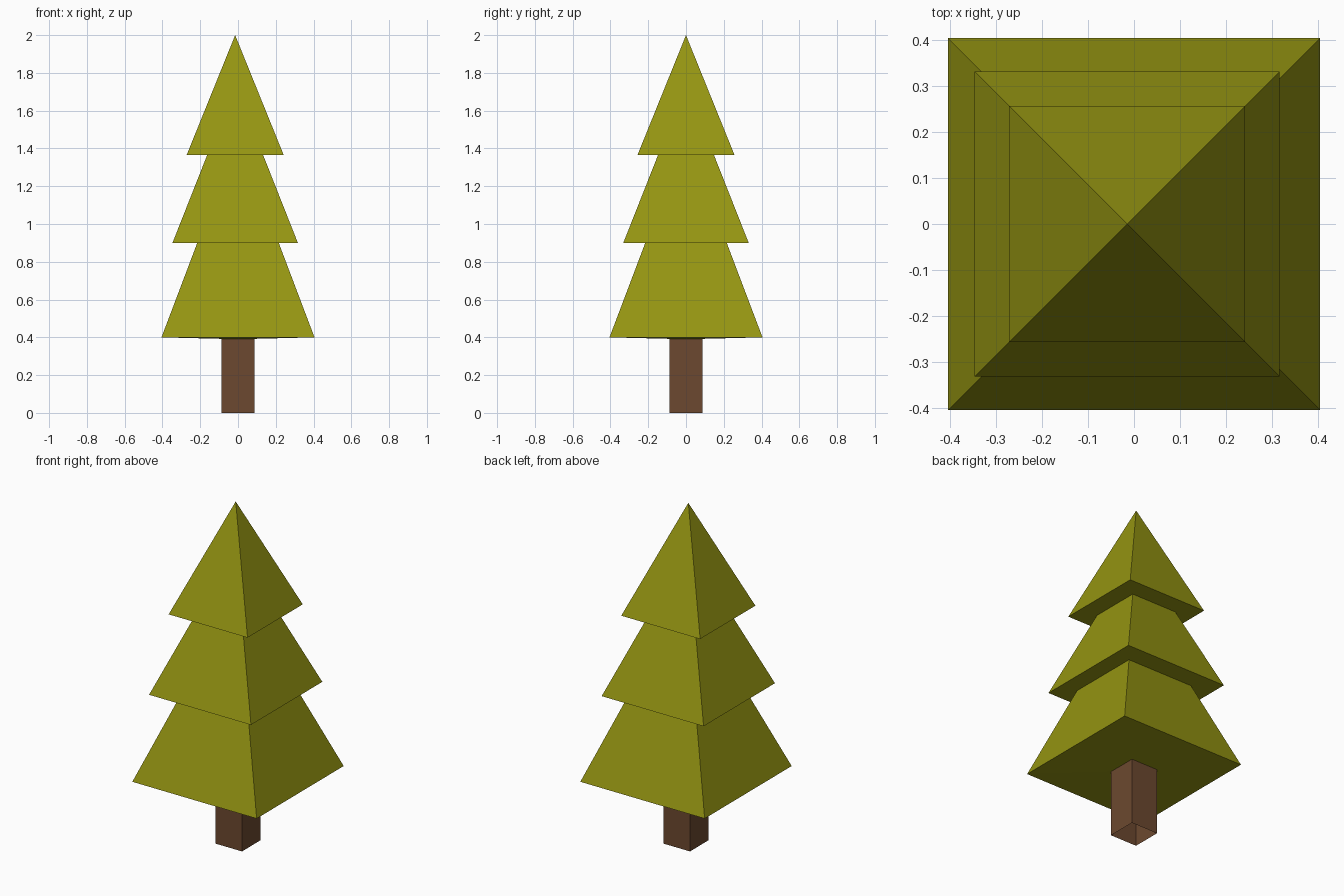
import bpy
import bmesh

if "Cube" in bpy.data.objects:
    bpy.data.objects.remove(bpy.data.objects["Cube"])


def material(name, rgb):
    m = bpy.data.materials.new(name)
    m.diffuse_color = (*rgb, 1.0)
    m.use_nodes = True
    m.node_tree.nodes["Principled BSDF"].inputs["Base Color"].default_value = m.diffuse_color
    return m


def add_object(name, bm, mat):
    bmesh.ops.recalc_face_normals(bm, faces=bm.faces[:])
    mesh = bpy.data.meshes.new(name)
    bm.to_mesh(mesh)
    bm.free()
    mesh.materials.append(mat)
    obj = bpy.data.objects.new(name, mesh)
    bpy.context.collection.objects.link(obj)
    return obj


def square(bm, cx, half, z):
    return [bm.verts.new((cx + sx * half, sy * half, z))
            for sx, sy in ((-1, -1), (1, -1), (1, 1), (-1, 1))]


def pyramid(name, cx, half, z_base, z_tip, sag, mat):
    """Four-sided tier whose underside sags slightly towards its centre."""
    bm = bmesh.new()
    ring = square(bm, cx, half, z_base)
    tip = bm.verts.new((cx, 0, z_tip))
    under = bm.verts.new((cx, 0, z_base - sag))
    for i in range(4):
        a, b = ring[i], ring[(i + 1) % 4]
        bm.faces.new((a, b, tip))
        bm.faces.new((b, a, under))
    return add_object(name, bm, mat)


green = material("olive green", (0.30, 0.30, 0.006))
brown = material("bark brown", (0.15, 0.066, 0.029))

# Foliage tiers; the upper two sit slightly left of the trunk
pyramid("lower_foliage", 0.0, 0.405, 0.40, 1.47, 0.01, green)
pyramid("middle_foliage", -0.015, 0.332, 0.90, 1.74, 0.0, green)
pyramid("top_foliage", -0.015, 0.257, 1.365, 2.0, 0.0, green)

# Square trunk, open at the bottom
bm = bmesh.new()
low = square(bm, 0.0, 0.087, 0.0)
high = square(bm, 0.0, 0.087, 0.41)
for i in range(4):
    j = (i + 1) % 4
    bm.faces.new((low[i], low[j], high[j], high[i]))
add_object("trunk", bm, brown)
